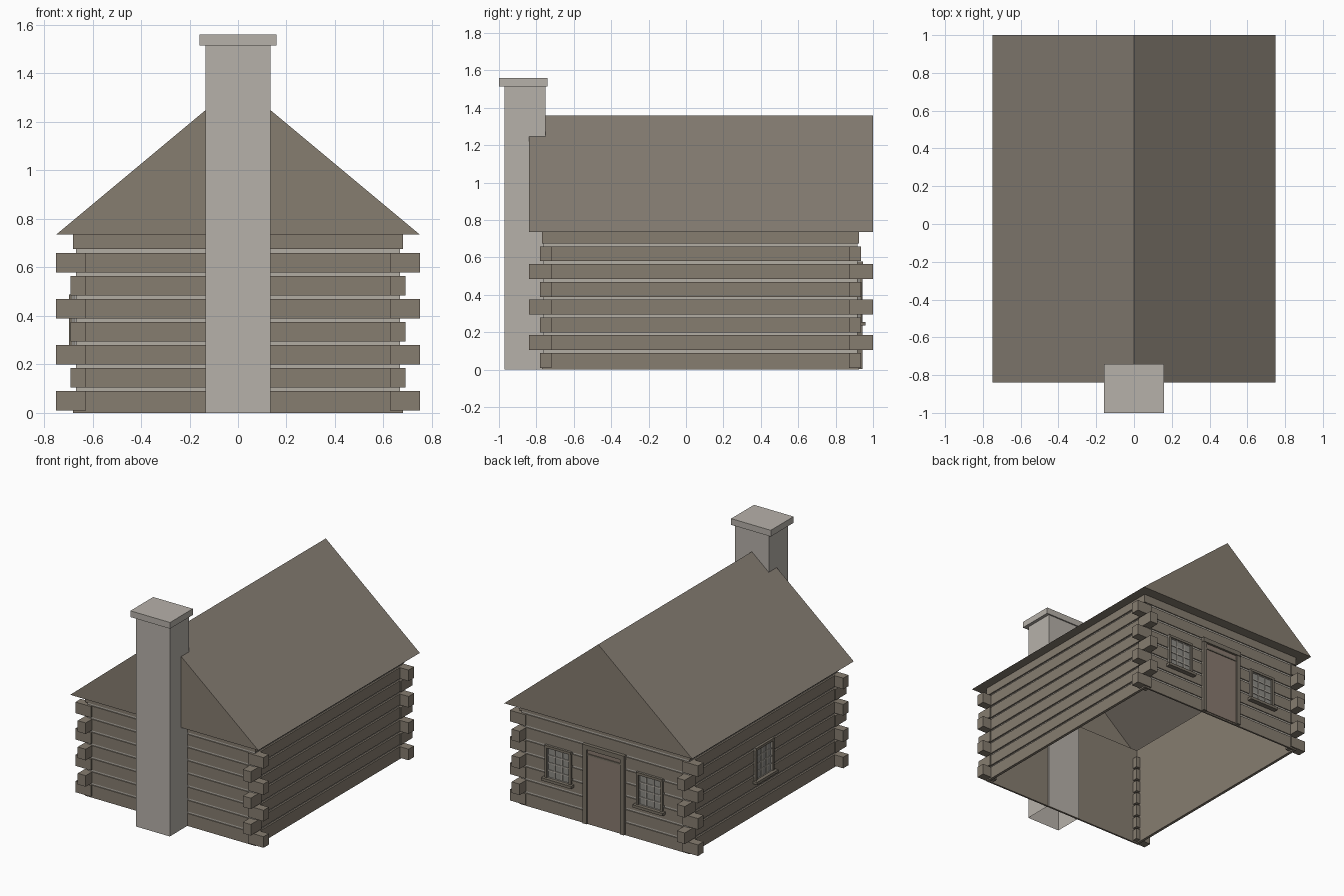
import bpy
import bmesh

cube = bpy.data.objects.get("Cube")
if cube:
    bpy.data.objects.remove(cube, do_unlink=True)


def material(name, rgb):
    m = bpy.data.materials.new(name)
    m.use_nodes = True
    m.diffuse_color = (*rgb, 1)
    m.node_tree.nodes["Principled BSDF"].inputs["Base Color"].default_value = (*rgb, 1)
    return m


LOG = material("log brown", (0.24, 0.205, 0.162))
ROOF = material("roof shingle", (0.235, 0.205, 0.17))
STONE = material("pale stone", (0.47, 0.44, 0.40))
CHINK = material("pale chinking", (0.45, 0.42, 0.37))
DOOR = material("door brown", (0.25, 0.195, 0.16))
TRIM = material("dark trim", (0.19, 0.165, 0.13))
GLASS = material("window glass", (0.27, 0.26, 0.24))


def finish(name, bm, *mats):
    mesh = bpy.data.meshes.new(name)
    bm.to_mesh(mesh)
    bm.free()
    for m in mats:
        mesh.materials.append(m)
    ob = bpy.data.objects.new(name, mesh)
    bpy.context.collection.objects.link(ob)
    return ob


def add_box(bm, x, y, z, bottom=True):
    """Box between the (low, high) pairs x, y and z."""
    x, y, z = sorted(x), sorted(y), sorted(z)
    verts = bmesh.ops.create_cube(bm, size=1)["verts"]
    for v in verts:
        v.co = [r[0] if c < 0 else r[1] for c, r in zip(v.co, (x, y, z))]
    if not bottom:
        faces = {f for v in verts for f in v.link_faces}
        low = [f for f in faces if all(v.co.z == z[0] for v in f.verts)]
        bmesh.ops.delete(bm, geom=low, context='FACES_ONLY')


def boxes(name, mat, items):
    bm = bmesh.new()
    for x, y, z in items:
        add_box(bm, x, y, z)
    return finish(name, bm, mat)


def ring(bm, outer, inner, z):
    """Rectangular frame; outer and inner are (half x, low y, high y)."""
    def loop(r, h):
        return [bm.verts.new(p) for p in ((-r[0], r[1], h), (r[0], r[1], h),
                                          (r[0], r[2], h), (-r[0], r[2], h))]
    a, b = loop(outer, z[0]), loop(outer, z[1])
    c, d = loop(inner, z[0]), loop(inner, z[1])
    for i in range(4):
        j = (i + 1) % 4
        bm.faces.new((a[i], a[j], b[j], b[i]))
        bm.faces.new((b[i], b[j], d[j], d[i]))
        bm.faces.new((c[j], c[i], d[i], d[j])).material_index = 1
        bm.faces.new((a[j], a[i], c[i], c[j]))


# Log walls with recessed chinking between the courses
PITCH, LEVELS, EAVE = 0.095, 7, 0.735
WALL, RECESS, INNER = (0.68, -0.77, 0.925), (0.668, -0.763, 0.918), (0.66, -0.757, 0.912)
logs, chinks = bmesh.new(), bmesh.new()
for k in range(LEVELS + 1):
    base = k * PITCH
    top = base + 0.09 if k < LEVELS else EAVE
    ring(logs, WALL, INNER, (base + 0.01 if k else 0, top))
    if k < LEVELS:
        ring(chinks, RECESS, INNER, (top, top + 0.015))
finish("log_walls", logs, LOG, LOG)
finish("chinking", chinks, CHINK, LOG)

# Notched log ends, alternating direction at each course
ends = []
for k in range(LEVELS):
    z = (k * PITCH + 0.01, k * PITCH + 0.09)
    along_x = k % 2 == 0
    for s in (-1, 1):
        x = (s * 0.627, s * (0.75 if along_x else 0.69))
        ends.append((x, (-0.78 if along_x else -0.84, -0.72), z))
        ends.append((x, (0.872, 0.935 if along_x else 1.0), z))
boxes("log_ends", LOG, ends)

# Gable roof, open to the inside, with soffits outside the walls
bm = bmesh.new()
HALF, FRONT, BACK, RIDGE = 0.75, -0.84, 1.0, 1.36
f = [bm.verts.new(p) for p in ((-HALF, FRONT, EAVE), (HALF, FRONT, EAVE), (0, FRONT, RIDGE))]
b = [bm.verts.new(p) for p in ((-HALF, BACK, EAVE), (HALF, BACK, EAVE), (0, BACK, RIDGE))]
bm.faces.new((f[1], b[1], b[2], f[2]))
bm.faces.new((f[2], b[2], b[0], f[0]))
for gable in ((f[0], f[1], f[2]), (b[1], b[0], b[2])):
    bm.faces.new(gable).material_index = 1
outer = [f[0], f[1], b[1], b[0]]
hole = [bm.verts.new((sx * INNER[0], y, EAVE)) for sx, y in
        ((-1, INNER[1]), (1, INNER[1]), (1, INNER[2]), (-1, INNER[2]))]
for i in range(4):
    j = (i + 1) % 4
    bm.faces.new((outer[j], outer[i], hole[i], hole[j])).material_index = 1
finish("roof", bm, ROOF, LOG)

# Chimney, hollow at the base, and its cap
bm = bmesh.new()
add_box(bm, (-0.135, 0.135), (-0.97, -0.75), (0, 1.515), bottom=False)
finish("chimney", bm, STONE)
boxes("chimney_cap", STONE, [((-0.158, 0.158), (-1.0, -0.74), (1.515, 1.56))])


# Wall mappings: u along the wall, n outward from the log face
def on_back(u, n, z):
    return u, [WALL[2] + v for v in n], z


def on_side(u, n, z):
    return [-WALL[0] - v for v in n], u, z


def window(name, place, c):
    w, z0, z1, t = 0.105, 0.255, 0.488, 0.018
    boxes(name + "_glass", GLASS, [place((c - w, c + w), (-0.005, 0.004), (z0, z1))])
    boxes(name + "_frame", TRIM, [
        place((c - w, c - w + t), (-0.01, 0.016), (z0, z1)),
        place((c + w - t, c + w), (-0.01, 0.016), (z0, z1)),
        place((c - w, c + w), (-0.01, 0.018), (z1 - t, z1)),
        place((c - w - 0.015, c + w + 0.015), (-0.01, 0.035), (z0 - 0.02, z0)),
    ])
    iw, ih = 2 * (w - t), z1 - t - z0
    bars = []
    for i in range(4):
        u = c - iw / 2 + i * iw / 3
        bars.append(place((u - 0.004, u + 0.004), (0, 0.009), (z0, z1 - t)))
    for i in range(5):
        h = z0 + i * ih / 4
        bars.append(place((c - iw / 2, c + iw / 2), (0, 0.009), (h - 0.004, h + 0.004)))
    boxes(name + "_muntins", CHINK, bars)


window("back_left_window", on_back, 0.365)
window("back_right_window", on_back, -0.365)
window("side_window", on_side, 0.09)

# Back door with posts and lintel
boxes("door", DOOR, [on_back((-0.14, 0.14), (-0.01, 0.006), (0.01, 0.55))])
boxes("door_frame", TRIM, [
    on_back((-0.165, -0.135), (-0.01, 0.018), (0.005, 0.55)),
    on_back((0.135, 0.165), (-0.01, 0.018), (0.005, 0.55)),
    on_back((-0.168, 0.168), (-0.01, 0.022), (0.545, 0.578)),
    on_back((-0.135, 0.135), (-0.01, 0.012), (0.5, 0.512)),
])
